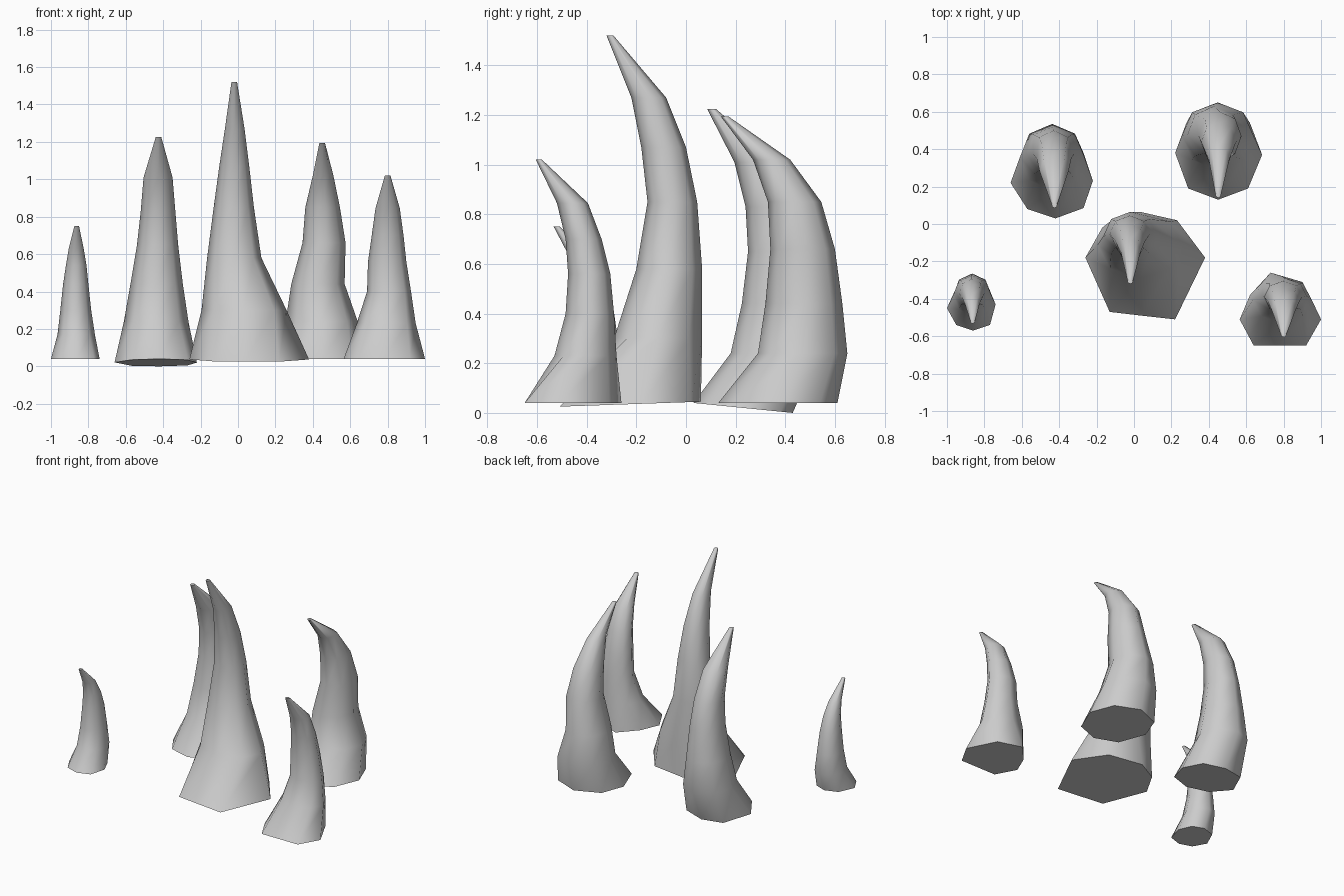
import bpy, bmesh, math

SIDES = 8


def spike(name, base, base_z, rings):
    """Loft from a base outline (x, y) through oval rings
    (z, y_front, y_back, x_left, x_right), capped at both ends."""
    bm = bmesh.new()
    loops = [[bm.verts.new((x, y, base_z(y))) for x, y in base]]
    for z, yf, yb, xl, xr in rings:
        loop = []
        for i in range(SIDES):
            a = 2 * math.pi * i / SIDES
            loop.append(bm.verts.new(((xl + xr) / 2 + (xr - xl) / 2 * math.cos(a),
                                      (yf + yb) / 2 + (yb - yf) / 2 * math.sin(a), z)))
        loops.append(loop)
    for lo, hi in zip(loops, loops[1:]):
        for i in range(SIDES):
            j = (i + 1) % SIDES
            bm.faces.new((lo[i], lo[j], hi[j], hi[i]))
    bm.faces.new(loops[0][::-1])
    bm.faces.new(loops[-1])
    me = bpy.data.meshes.new(name)
    bm.to_mesh(me)
    bm.free()
    ob = bpy.data.objects.new(name, me)
    bpy.context.collection.objects.link(ob)
    bpy.ops.object.select_all(action='DESELECT')
    ob.select_set(True)
    bpy.context.view_layer.objects.active = ob
    bpy.ops.object.shade_smooth_by_angle(angle=math.radians(60))


def flat(y):
    return 0.04


# Tall centre spike, with a flared foot
spike("centre_spike",
      [(.38, -.18), (.23, .02), (-.02, .06), (-.17, -.02),
       (-.26, -.18), (-.13, -.47), (.04, -.49), (.22, -.51)],
      lambda y: .043 + .035 * y,
      [(.30, -.29, .065, -.195, .26), (.58, -.20, .065, -.165, .125),
       (.85, -.155, .045, -.13, .085), (1.07, -.18, .0, -.10, .06),
       (1.27, -.22, -.08, -.07, .035), (1.52, -.32, -.292, -.035, -.005)])

# Back left spike, whose underside tilts down to the rear
spike("back_left_spike",
      [(-.22, .23), (-.27, .38), (-.42, .43), (-.57, .40),
       (-.66, .22), (-.57, .08), (-.42, .03), (-.27, .085)],
      lambda y: .043 - .1 * y,
      [(.24, .18, .535, -.61, -.265), (.44, .225, .52, -.575, -.295),
       (.65, .25, .50, -.54, -.32), (.83, .24, .46, -.52, -.335),
       (1.01, .195, .37, -.505, -.35), (1.225, .085, .12, -.44, -.41)])

# Back right spike, with a sideways kink
spike("back_right_spike",
      [(.685, .37), (.62, .54), (.45, .61), (.28, .54),
       (.22, .38), (.29, .19), (.45, .13), (.61, .19)],
      flat,
      [(.24, .29, .65, .255, .64), (.44, .32, .63, .285, .57),
       (.66, .34, .60, .345, .575), (.85, .33, .545, .36, .545),
       (1.02, .27, .42, .40, .51), (1.195, .14, .17, .435, .465)])

# Smallest spike on the far left
spike("small_left_spike",
      [(-.74, -.43), (-.78, -.34), (-.86, -.31), (-.95, -.34),
       (-1.0, -.45), (-.95, -.54), (-.86, -.57), (-.77, -.54)],
      flat,
      [(.17, -.49, -.265, -.965, -.765), (.30, -.46, -.275, -.95, -.785),
       (.44, -.45, -.295, -.935, -.80), (.54, -.45, -.33, -.92, -.81),
       (.63, -.47, -.38, -.905, -.825), (.75, -.533, -.508, -.875, -.85)])

# Front right spike
spike("front_right_spike",
      [(1.0, -.51), (.90, -.31), (.73, -.26), (.62, -.38),
       (.565, -.51), (.64, -.65), (.78, -.65), (.92, -.65)],
      flat,
      [(.23, -.53, -.28, .635, .95), (.40, -.485, -.29, .69, .925),
       (.56, -.475, -.305, .695, .90), (.70, -.485, -.34, .715, .885),
       (.845, -.52, -.395, .735, .865), (1.02, -.605, -.58, .785, .815)])
